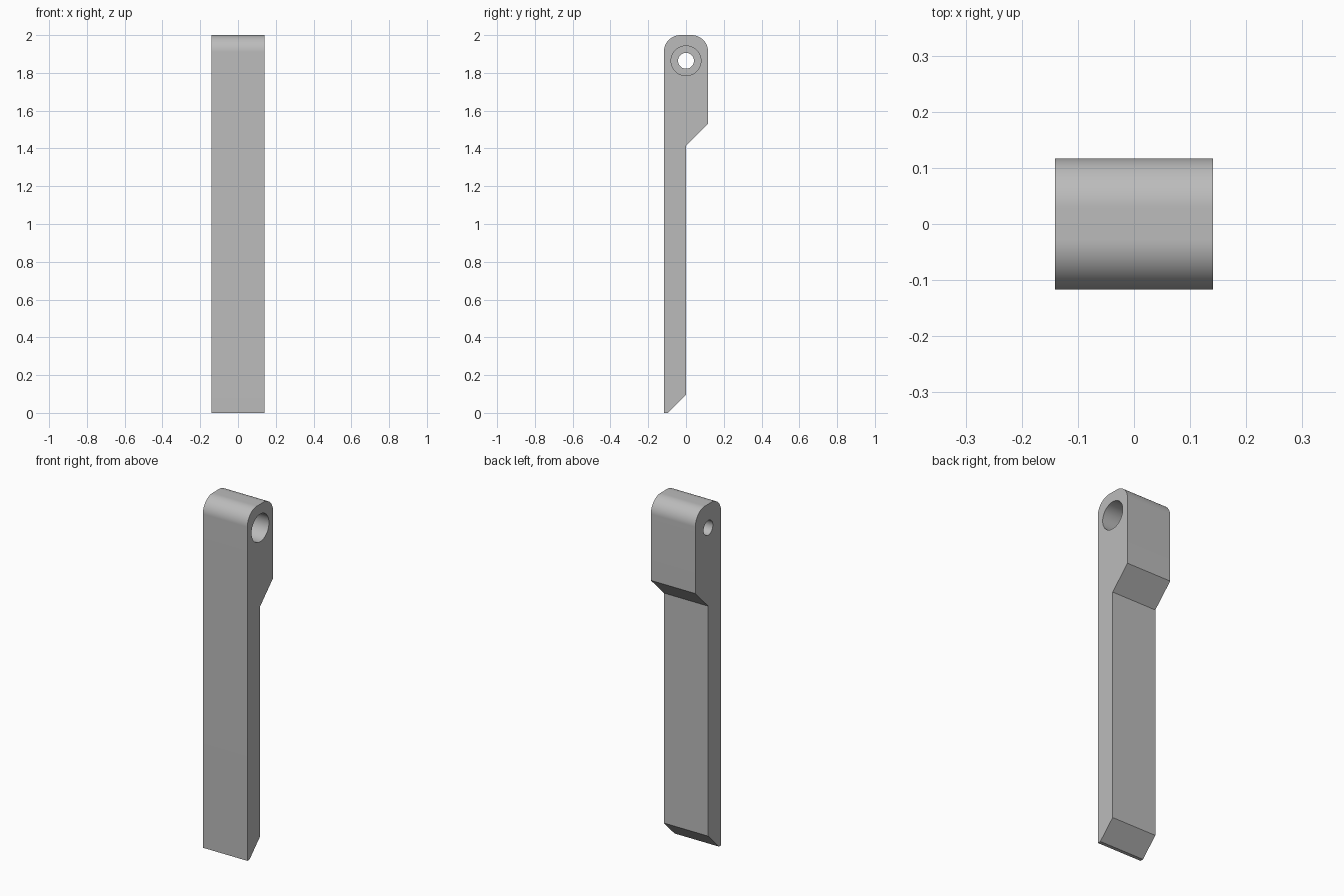
import bpy, bmesh
from math import sin, cos, pi

cube = bpy.data.objects.get("Cube")
if cube:
    bpy.data.objects.remove(cube)

HALF_W, HALF_D, TOP = 0.141, 0.117, 2.0
CORNER_R, PIN_Z = 0.088, 1.864

# Plain grey finish
grey = bpy.data.materials.new("satin_grey")
grey.use_nodes = True
colour = (0.5, 0.5, 0.5, 1)
grey.diffuse_color = colour
grey.node_tree.nodes["Principled BSDF"].inputs["Base Color"].default_value = colour


def arc(cy, cz, r, start, end, steps=24):
    angles = [start + (end - start) * i / steps for i in range(steps + 1)]
    return [(cy + r * cos(a), cz + r * sin(a)) for a in angles]


def extrude_profile(name, points, x0, x1):
    """Extrude a (y, z) outline along x."""
    bm = bmesh.new()
    face = bm.faces.new([bm.verts.new((x0, y, z)) for y, z in points])
    ext = bmesh.ops.extrude_face_region(bm, geom=[face])
    moved = [v for v in ext["geom"] if isinstance(v, bmesh.types.BMVert)]
    bmesh.ops.translate(bm, verts=moved, vec=(x1 - x0, 0, 0))
    bmesh.ops.recalc_face_normals(bm, faces=bm.faces)
    mesh = bpy.data.meshes.new(name)
    bm.to_mesh(mesh)
    bm.free()
    obj = bpy.data.objects.new(name, mesh)
    bpy.context.collection.objects.link(obj)
    mesh.materials.append(grey)
    return obj


# Lever body: thick rounded head, thin shank, chamfered tip
cy, cz = HALF_D - CORNER_R, TOP - CORNER_R
outline = [(-HALF_D, 0), (-0.097, 0), (0, 0.097), (0, 1.415), (HALF_D, 1.532)]
outline += arc(cy, cz, CORNER_R, 0, pi / 2)
outline += arc(-cy, cz, CORNER_R, pi / 2, pi)
body = extrude_profile("lever_body", outline, -HALF_W, HALF_W)

# Through hole with a deep counterbore on the +x side
bores = [("pin_hole_cutter", 0.042, -0.3), ("counterbore_cutter", 0.079, -0.06)]
cutters = []
for name, radius, x0 in bores:
    circle = arc(0, PIN_Z, radius, 0, 2 * pi, 48)[:-1]
    cutter = extrude_profile(name, circle, x0, 0.3)
    cutter.hide_render = True
    cutters.append(cutter)
    mod = body.modifiers.new(name, "BOOLEAN")
    mod.operation, mod.solver, mod.object = "DIFFERENCE", "EXACT", cutter

# Apply the cuts, drop the cutters and smooth the round surfaces
bpy.ops.object.select_all(action="DESELECT")
body.select_set(True)
bpy.context.view_layer.objects.active = body
for cutter in cutters:
    bpy.ops.object.modifier_apply(modifier=cutter.name)
    bpy.data.objects.remove(cutter)
bpy.ops.object.shade_smooth_by_angle()
